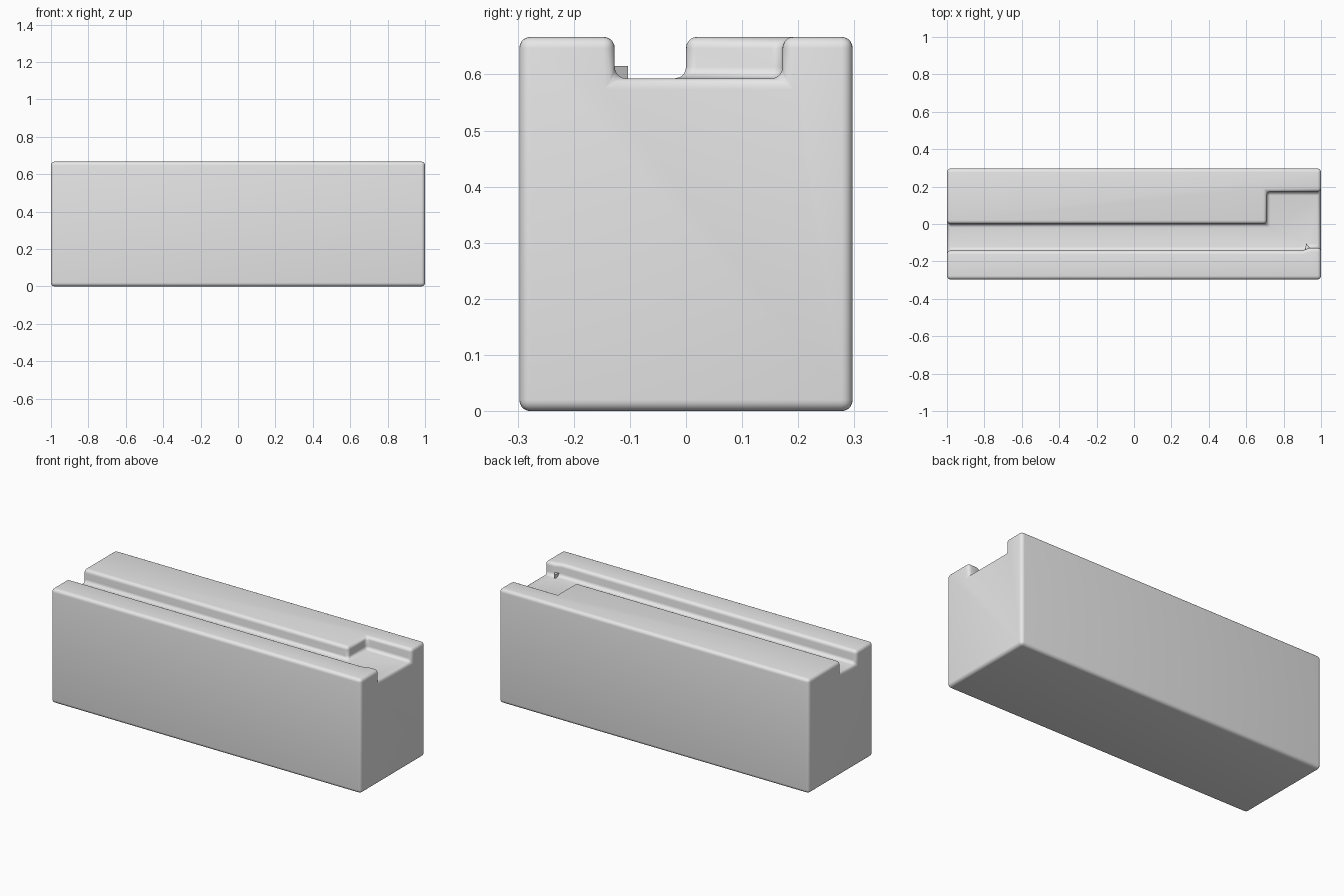
import bpy
import bmesh

old = bpy.data.objects.get("Cube")
if old:
    bpy.data.objects.remove(old, do_unlink=True)

grey = bpy.data.materials.new("light_grey")
grey.use_nodes = True
color = (0.8, 0.8, 0.8, 1)
grey.diffuse_color = color
grey.node_tree.nodes["Principled BSDF"].inputs["Base Color"].default_value = color

FLOOR, TOP, HALF_Y, ROUND = 0.593, 0.667, 0.297, 0.02


def prism(name, outline, z0, z1):
    """Extrude a flat outline upward from z0 to z1."""
    bm = bmesh.new()
    base = bm.faces.new([bm.verts.new((x, y, z0)) for x, y in outline])
    up = bmesh.ops.extrude_face_region(bm, geom=[base])["geom"]
    for v in up:
        if isinstance(v, bmesh.types.BMVert):
            v.co.z = z1
    bmesh.ops.recalc_face_normals(bm, faces=bm.faces)
    mesh = bpy.data.meshes.new(name)
    bm.to_mesh(mesh)
    bm.free()
    mesh.materials.append(grey)
    obj = bpy.data.objects.new(name, mesh)
    bpy.context.collection.objects.link(obj)
    return obj


def rectangle(x0, x1, y0, y1):
    return [(x0, y0), (x1, y0), (x1, y1), (x0, y1)]


# Solid block
block = prism("grooved_block", rectangle(-1, 1, -HALF_Y, HALF_Y), 0, TOP)

# Long channel with a wide pocket at one end and a slight jog in its front wall
channel = [(-1.2, -0.142), (0.90, -0.142), (0.94, -0.127), (1.2, -0.127),
           (1.2, 0.172), (0.71, 0.172), (0.71, 0), (-1.2, 0)]
cutter = prism("channel_cutter", channel, FLOOR, TOP + 0.2)
cutter.hide_render = True

bpy.context.view_layer.objects.active = block
for o in bpy.context.selected_objects:
    o.select_set(False)
block.select_set(True)
cut = block.modifiers.new("channel", 'BOOLEAN')
cut.operation = 'DIFFERENCE'
cut.solver = 'EXACT'
cut.object = cutter
bpy.ops.object.modifier_apply(modifier=cut.name)
bpy.data.objects.remove(cutter, do_unlink=True)

# Rounded edges and filleted channel corners
bevel = block.modifiers.new("rounding", 'BEVEL')
bevel.width = ROUND
bevel.segments = 5
bevel.limit_method = 'ANGLE'
bevel.angle_limit = 0.6
bevel.use_clamp_overlap = False
bpy.ops.object.modifier_apply(modifier=bevel.name)
bpy.ops.object.shade_smooth_by_angle()

# Small nub at the jog in the front wall
prism("channel_nub", [(0.915, -0.145), (0.94, -0.13), (0.92, -0.103)],
      FLOOR - 0.01, FLOOR + 0.022)
